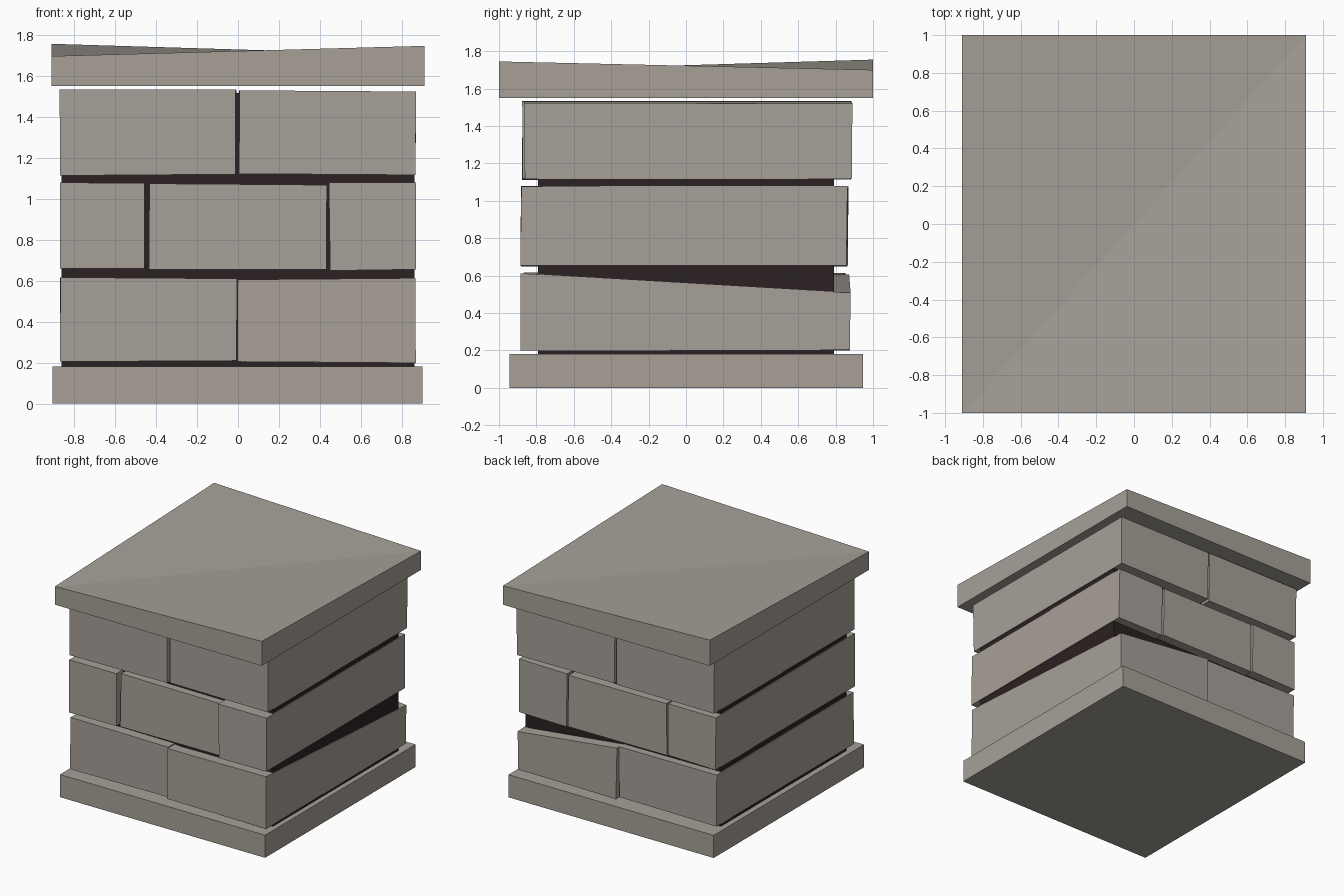
import bpy
import bmesh
import random

random.seed(4)

cube = bpy.data.objects.get("Cube")
if cube:
    bpy.data.objects.remove(cube, do_unlink=True)


def material(name, rgb):
    mat = bpy.data.materials.new(name)
    mat.use_nodes = True
    mat.diffuse_color = (*rgb, 1)
    mat.node_tree.nodes["Principled BSDF"].inputs["Base Color"].default_value = (*rgb, 1)
    return mat


stone = material("warm grey stone", (0.385, 0.352, 0.312))
mortar = material("dark mortar", (0.024, 0.015, 0.016))


def block(name, x, y, z, mat, jitter=0.0, top=None, crease=False):
    """Box between (min, max) ranges; top overrides the height of named upper corners."""
    bm = bmesh.new()
    bmesh.ops.create_cube(bm, size=2)
    corners = {}
    for v in bm.verts:
        sx, sy, sz = (c > 0 for c in v.co)
        v.co = (x[sx], y[sy], z[sz])
        for axis in range(3):
            v.co[axis] += random.uniform(-jitter, jitter)
        if sz:
            corners[sx, sy] = v
            if top and (sx, sy) in top:
                v.co.z = top[sx, sy]
    if crease:
        bmesh.ops.connect_verts(bm, verts=[corners[False, False], corners[True, True]])
    mesh = bpy.data.meshes.new(name)
    bm.to_mesh(mesh)
    bm.free()
    mesh.materials.append(mat)
    obj = bpy.data.objects.new(name, mesh)
    bpy.context.collection.objects.link(obj)
    return obj


# Foot slab, dark core and warped cap slab
block("base_slab", (-0.905, 0.9), (-0.945, 0.945), (0, 0.18), stone)
block("mortar_core", (-0.86, 0.86), (-0.79, 0.79), (0.1, 1.515), mortar)
block("cap_slab", (-0.91, 0.91), (-1, 1), (1.55, 1.72), stone, crease=True,
      top={(False, False): 1.695, (True, False): 1.745,
           (True, True): 1.70, (False, True): 1.755})

# Courses of full-depth blocks: x range, y range, z range
left, right = -0.867, 0.866
courses = {
    "lower": [
        ((left, -0.007), (-0.87, 0.85), (0.208, 0.612)),
        ((0.0, right), (-0.882, 0.876), (0.202, 0.608)),
    ],
    "middle": [
        ((left, -0.453), (-0.88, 0.866), (0.662, 1.075)),
        ((-0.435, 0.43), (-0.856, 0.862), (0.656, 1.07)),
        ((0.446, right), (-0.883, 0.86), (0.652, 1.077)),
    ],
    "upper": [
        ((left, -0.008), (-0.876, 0.882), (1.116, 1.533)),
        ((0.008, right), (-0.864, 0.888), (1.118, 1.525)),
    ],
}
for course, blocks in courses.items():
    for i, (x, y, z) in enumerate(blocks):
        # One lower block has a sunken back corner that bares the core
        sunken = {(True, True): 0.508} if course == "lower" and i == 1 else None
        block(f"{course}_block_{i + 1}", x, y, z, stone, 0.004, sunken)
